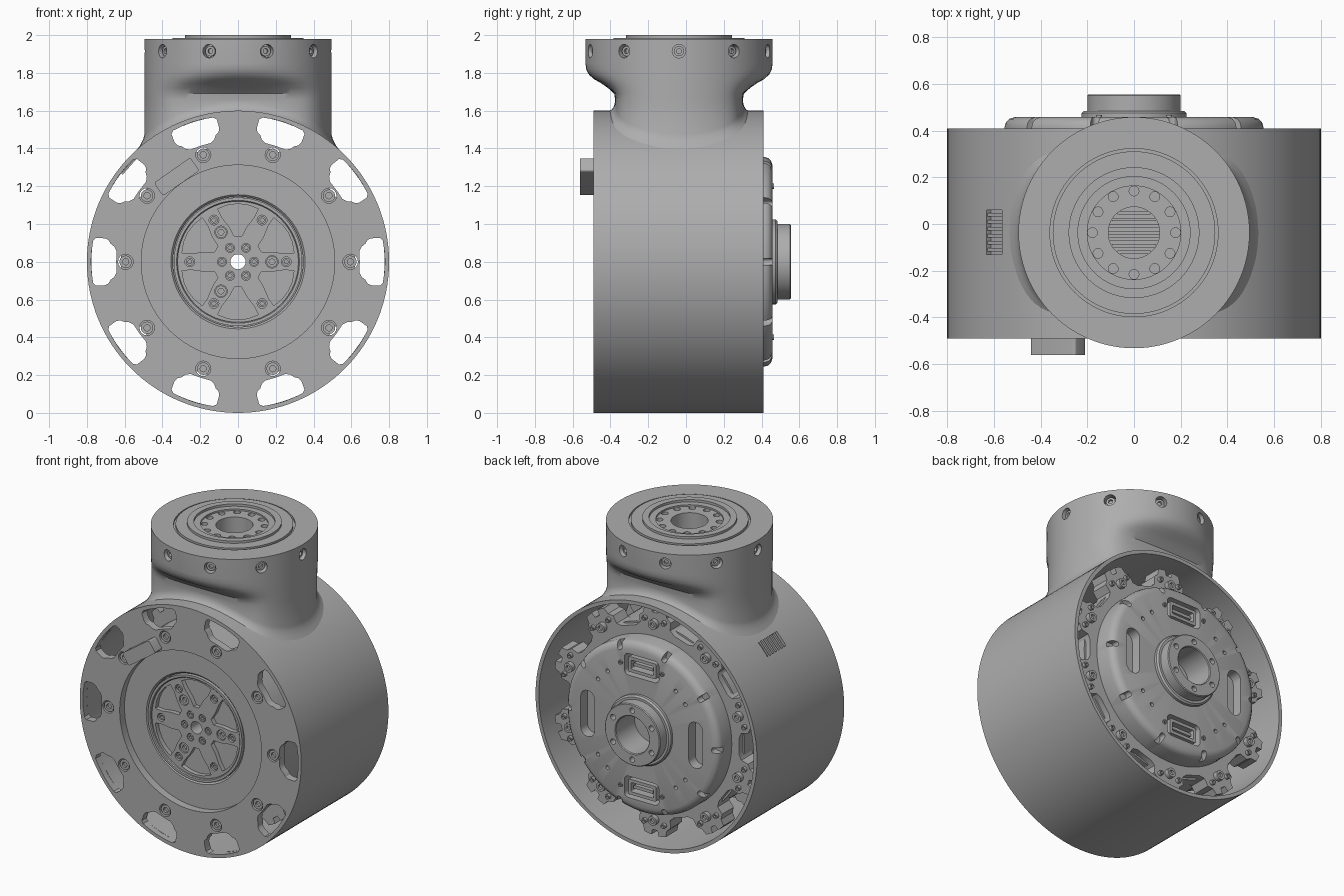
import bpy, bmesh
from math import sin, cos, pi, radians, sqrt
from mathutils import Matrix, Vector

if "Cube" in bpy.data.objects:
    bpy.data.objects.remove(bpy.data.objects["Cube"], do_unlink=True)

AXIS_Z = 0.8      # height of the drum axis
NECK_Y = -0.037   # neck axis
parts = []

grey = bpy.data.materials.new("satin grey")
grey.use_nodes = True
grey.diffuse_color = (0.42, 0.42, 0.42, 1)
grey.node_tree.nodes["Principled BSDF"].inputs["Base Color"].default_value = grey.diffuse_color


def add(name, mesh, keep=True):
    ob = bpy.data.objects.new(name, mesh)
    bpy.context.scene.collection.objects.link(ob)
    if keep:
        parts.append(ob)
    return ob


def from_bm(name, bm, keep=True):
    bmesh.ops.recalc_face_normals(bm, faces=bm.faces)
    mesh = bpy.data.meshes.new(name)
    bm.to_mesh(mesh)
    bm.free()
    return add(name, mesh, keep)


def polar(r, deg):
    return r * cos(radians(deg)), r * sin(radians(deg))


def circle(r, cx=0, cy=0, n=24):
    return [(cx + r * cos(2 * pi * i / n), cy + r * sin(2 * pi * i / n)) for i in range(n)]


def ring_of_circles(r, count, dist, start=0, n=16):
    return [circle(r, *polar(dist, start + i * 360 / count), n) for i in range(count)]


def rounded(cx, cy, w, h, r, deg=0):
    """Rounded rectangle outline turned by deg."""
    pts = []
    for sx, sy, a0 in ((1, 1, 0), (-1, 1, 90), (-1, -1, 180), (1, -1, 270)):
        for k in range(6):
            px, py = polar(r, a0 + k * 18)
            pts.append((sx * (w / 2 - r) + px, sy * (h / 2 - r) + py))
    c, s = polar(1, deg)
    return [(cx + x * c - y * s, cy + x * s + y * c) for x, y in pts]


def plate(name, loops, y0, y1, keep=True):
    """Outline with holes, extruded along the drum axis."""
    cu = bpy.data.curves.new(name, 'CURVE')
    cu.dimensions, cu.fill_mode, cu.extrude = '2D', 'BOTH', (y1 - y0) / 2
    for loop in loops:
        sp = cu.splines.new('POLY')
        sp.points.add(len(loop) - 1)
        for p, (x, y) in zip(sp.points, loop):
            p.co = (x, y, 0, 1)
        sp.use_cyclic_u = True
    tmp = add(name, cu, False)
    bpy.context.view_layer.update()
    mesh = bpy.data.meshes.new_from_object(tmp.evaluated_get(bpy.context.evaluated_depsgraph_get()))
    bpy.data.objects.remove(tmp)
    bm = bmesh.new()
    bm.from_mesh(mesh)
    bmesh.ops.remove_doubles(bm, verts=bm.verts, dist=1e-5)
    bm.transform(Matrix.Translation((0, (y0 + y1) / 2, AXIS_Z)) @ Matrix.Rotation(pi / 2, 4, 'X'))
    return from_bm(name, bm, keep)


def lathe(name, profile, n=96):
    """Closed (radius, y) profile turned round the drum axis."""
    bm = bmesh.new()
    rings = [[bm.verts.new((x, y, AXIS_Z + z)) for x, z in circle(r, n=n)] for r, y in profile]
    for a, b in zip(rings, rings[1:] + rings[:1]):
        for i in range(n):
            j = (i + 1) % n
            bm.faces.new((a[i], a[j], b[j], b[i]))
    return from_bm(name, bm)


def cut(ob, cutter):
    mod = ob.modifiers.new("cut", 'BOOLEAN')
    mod.operation, mod.solver, mod.object = 'DIFFERENCE', 'EXACT', cutter
    bpy.context.view_layer.objects.active = ob
    bpy.ops.object.modifier_apply(modifier=mod.name)
    bpy.data.objects.remove(cutter, do_unlink=True)


def box(name, centre, size, turn=0, keep=True):
    bm = bmesh.new()
    bmesh.ops.create_cube(bm, size=1, matrix=Matrix.Translation(centre)
                          @ Matrix.Rotation(turn, 4, 'Y') @ Matrix.Diagonal((*size, 1)))
    return from_bm(name, bm, keep)


# socket screw shared by every fastener
bm = bmesh.new()
bmesh.ops.create_cone(bm, cap_ends=True, segments=18, radius1=1, radius2=1, depth=1)
top = max(bm.faces, key=lambda f: f.calc_center_median().z)
bmesh.ops.inset_region(bm, faces=[top], thickness=0.5)
socket = bmesh.ops.extrude_discrete_faces(bm, faces=[top])["faces"][0]
bmesh.ops.translate(bm, verts=socket.verts, vec=(0, 0, -0.5))
screw_mesh = bpy.data.meshes.new("screw")
bm.to_mesh(screw_mesh)
bm.free()


def screw(name, loc, direction, r, depth=0.03):
    ob = add(name, screw_mesh)
    ob.location, ob.scale = loc, (r, r, depth)
    ob.rotation_euler = Vector(direction).to_track_quat('Z', 'Y').to_euler()


def screw_ring(name, count, dist, y, r, side, start=0):
    for i in range(count):
        x, z = polar(dist, start + i * 360 / count)
        screw(name, (x, y, AXIS_Z + z), (0, side, 0), r)


# drum shell with a vent pocket high on the right side
shell = lathe("drum_shell", [(0.8, -0.45), (0.8, 0.41), (0.776, 0.41), (0.776, -0.45)], 128)
vx, vz = polar(0.8, 138.5)
turn = radians(-48.5)
cut(shell, box("vent_cutter", (vx, -0.035, AXIS_Z + vz), (0.1, 0.19, 0.12), turn, False))
box("vent_back", (vx * 0.96, -0.035, AXIS_Z + vz * 0.96), (0.12, 0.21, 0.01), turn)
for i in range(6):
    box("vent_rib", (vx * 0.975, -0.11 + i * 0.03, AXIS_Z + vz * 0.975), (0.1, 0.014, 0.025), turn)

# front plate with ten windows and screws
half = [(0, .645), (5, .645), (7, .66), (8, .68), (9.5, .695), (10, .715),
        (9.5, .763), (8.2, .775), (4, .777), (0, .778)]
outline = half + [(-a, r) for a, r in half[-2:0:-1]]
windows = [[polar(r, a + 36 * k) for a, r in outline] for k in range(10)]
plate("front_plate", [circle(0.8, n=128), circle(0.512, n=96)] + windows
      + ring_of_circles(0.04, 10, 0.595), -0.49, -0.44)
screw_ring("front_screw", 10, 0.595, -0.468, 0.033, -1)
plate("front_block", [rounded(-0.325, 0.45, 0.235, 0.085, 0.012, 35)], -0.56, -0.48)

# recessed ring and spoked rotor
lathe("front_ring", [(0.512, -0.44), (0.355, -0.44), (0.345, -0.43), (0.345, -0.39), (0.512, -0.39)])
lathe("rotor_rim", [(0.34, -0.445), (0.325, -0.445), (0.32, -0.44), (0.32, -0.39), (0.34, -0.39)])
pocket = [(-21, .3), (-10, .305), (0, .307), (10, .305), (21, .3), (20, .25),
          (14, .19), (8, .135), (-8, .135), (-14, .19), (-20, .25)]
pockets = [[polar(r, a + 30 + 60 * k) for a, r in pocket] for k in range(6)]
plate("rotor_spokes", [circle(0.32, n=64), circle(0.04)] + pockets
      + ring_of_circles(0.026, 6, 0.255) + ring_of_circles(0.033, 3, 0.18)
      + ring_of_circles(0.024, 6, 0.085), -0.43, -0.398)
screw_ring("rotor_screw", 6, 0.255, -0.407, 0.02, -1)
screw_ring("hub_screw", 6, 0.085, -0.413, 0.02, -1)
screw_ring("rotor_pin", 3, 0.18, -0.407, 0.03, -1)

# motor body and its toothed rear frame
lathe("motor_body", [(0.04, -0.4), (0.5, -0.4), (0.5, -0.44), (0.62, -0.44), (0.62, 0.28), (0.04, 0.28)])
tooth = [(-13, .61), (-10, .63), (-9.5, .68), (-7, .70), (-6, .74), (-2, .745), (-1.5, .71)]
tooth += [(-a, r) for a, r in reversed(tooth)]
teeth = [polar(r, a + 18 + 36 * k) for k in range(10) for a, r in tooth]
plate("rear_frame", [teeth, circle(0.4, n=48)], 0.2, 0.32)
plate("front_frame", [[(x * 0.98, y * 0.98) for x, y in teeth], circle(0.55, n=48)], -0.2, -0.1)
screw_ring("frame_screw", 10, 0.64, 0.335, 0.03, 1, 18)
for k in range(10):
    for off in (-6, 6):
        x, z = polar(0.665, 18 + 36 * k + off)
        screw("frame_pin", (x, 0.325, AXIS_Z + z), (0, 1, 0), 0.016)

# rear cover with oval openings, connector pockets and edge notches
cover = lathe("rear_cover", [(0.12, 0.28), (0.555, 0.28), (0.555, 0.415), (0.549, 0.435), (0.535, 0.45),
                             (0.51, 0.458), (0.12, 0.458)])
loops = [rounded(s * 0.39, 0, 0.1, 0.3, 0.048) for s in (-1, 1)]
loops += [rounded(0, s * 0.4, 0.25, 0.14, 0.03) for s in (-1, 1)]
cut(cover, plate("opening_cutter", loops, 0.39, 0.5, False))
loops = [rounded(*polar(0.555, 36 * k), 0.1, 0.035, 0.015, 36 * k) for k in range(10)]
for a in (38, 52, 128, 142, 218, 232, 308, 322):
    loops += [circle(0.013, *polar(0.4, a), 12)]
cut(cover, plate("notch_cutter", loops, 0.41, 0.5, False))
for s in (-1, 1):
    plate("rear_connector", [rounded(0, s * 0.4, 0.2, 0.1, 0.01), rounded(0, s * 0.4, 0.16, 0.06, 0.005)],
          0.38, 0.452)
    plate("connector_tongue", [rounded(0, s * 0.4, 0.14, 0.02, 0.004)], 0.38, 0.44)
    for x in (-0.15, 0.15):
        screw("connector_screw", (x, 0.452, AXIS_Z + s * 0.4), (0, 1, 0), 0.014)

# rear hub
hub = lathe("rear_hub", [(0.04, 0.28), (0.225, 0.28), (0.225, 0.475), (0.215, 0.485), (0.2, 0.485), (0.2, 0.55),
                         (0.195, 0.555), (0.125, 0.555), (0.12, 0.55), (0.12, 0.36), (0.04, 0.36)], 72)
cut(hub, plate("hub_hole_cutter", ring_of_circles(0.018, 6, 0.16, 30), 0.5, 0.6, False))

# neck: round collar pinched front and back, flaring into the drum
N = 96
bm = bmesh.new()
rings = []


def neck_ring(r, pinch, height, scale=1):
    ring = []
    for x, y in circle(r, n=N):
        if abs(y) > 1e-6:
            y *= (1 + (abs(y) / pinch) ** 6) ** (-1 / 6)
        x, y = x * scale, y * scale
        ring.append(bm.verts.new((x, NECK_Y + y, height(x))))
    rings.append(ring)


for scale, lift in ((1.1, -0.006), (1.045, 0.008), (1.015, 0.025), (1, 0.045)):
    neck_ring(0.495, 0.345, lambda x: AXIS_Z + sqrt(0.64 - x * x) + lift, scale)
for z, pinch in ((1.66, .345), (1.69, .35), (1.72, .39), (1.745, .44), (1.765, .51), (1.79, .62),
                 (1.82, .85), (1.85, 9), (1.98, 9)):
    neck_ring(0.495, pinch, lambda x: z)
for r, z in ((.36, 1.98), (.36, 1.968), (.348, 1.968), (.348, 1.985), (.28, 1.985), (.28, 2),
             (.24, 2), (.24, 1.985), (.2, 1.985), (.2, 1.975), (.11, 1.975), (.11, 1.8)):
    neck_ring(r, 9, lambda x: z)
for a, b in zip(rings, rings[1:]):
    for i in range(N):
        j = (i + 1) % N
        bm.faces.new((a[i], a[j], b[j], b[i]))
bm.faces.new(rings[-1])
base = rings[0]
for i in range(N // 2):
    strip = [base[i], base[i + 1], base[N - i - 1], base[-i]]
    bm.faces.new(list(dict.fromkeys(strip)))
neck = from_bm("neck", bm)

# neck bolt holes round the collar and on the top face
bm = bmesh.new()
for k in range(10):
    d = Vector((*polar(1, 36 * k), 0))
    m = Matrix.Translation(d * 0.5 + Vector((0, NECK_Y, 1.915))) @ d.to_track_quat('Z', 'Y').to_matrix().to_4x4()
    bmesh.ops.create_cone(bm, cap_ends=True, segments=20, radius1=0.036, radius2=0.036, depth=0.1, matrix=m)
    screw("collar_screw", d * 0.46 + Vector((0, NECK_Y, 1.915)), d, 0.027)
for k in range(12):
    x, y = polar(0.178, 30 * k)
    bmesh.ops.create_cone(bm, cap_ends=True, segments=16, radius1=0.021, radius2=0.021, depth=0.1,
                          matrix=Matrix.Translation((x, NECK_Y + y, 1.98)))
cut(neck, from_bm("bolt_cutter", bm, False))
for i in range(-3, 4):
    y = i * 0.028
    box("neck_slat", (0, NECK_Y + y, 1.815), (2 * sqrt(0.0121 - y * y), 0.014, 0.04))

# shared finish
for ob in parts:
    if not ob.data.materials:
        ob.data.materials.append(grey)
bpy.ops.object.select_all(action='DESELECT')
for ob in parts:
    ob.select_set(True)
bpy.context.view_layer.objects.active = shell
bpy.ops.object.shade_smooth_by_angle(angle=radians(32))
